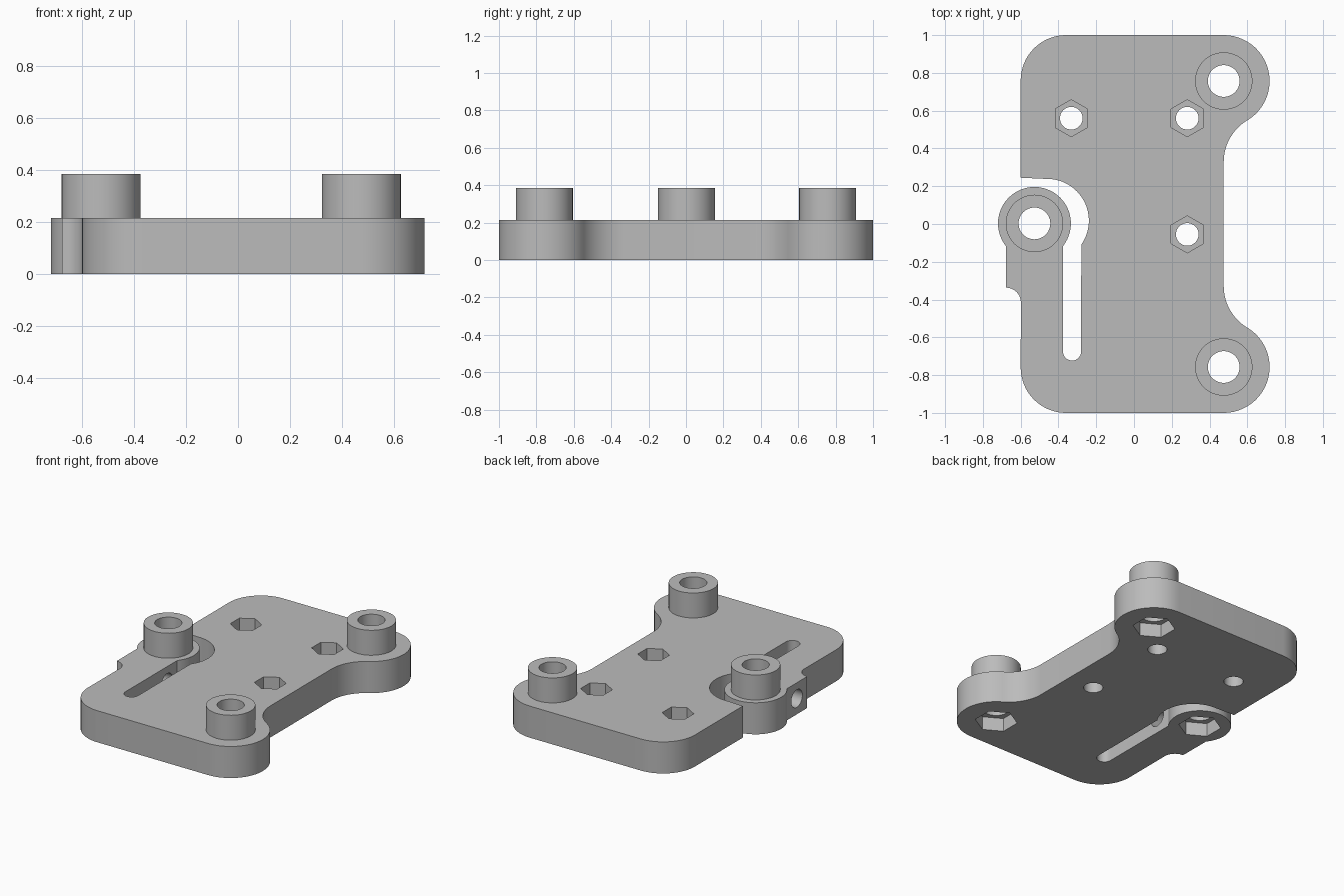
import bpy, bmesh
from math import radians, cos, sin, tau
from mathutils import Matrix, Vector

cube = bpy.data.objects.get("Cube")
if cube:
    bpy.data.objects.remove(cube, do_unlink=True)

PLATE_H, BOSS_H = 0.215, 0.385
LOBE_X, LOBE_Y = 0.475, 0.757
ARM = (-0.527, 0.003)
BOSSES = {"front": (LOBE_X, -LOBE_Y), "back": (LOBE_X, LOBE_Y), "arm": ARM}
NUTS = [(-0.332, 0.56), (0.282, 0.56), (0.282, -0.055)]

grey = bpy.data.materials.new("plain grey")
grey.use_nodes = True
grey.diffuse_color = (0.5, 0.5, 0.5, 1)
grey.node_tree.nodes["Principled BSDF"].inputs["Base Color"].default_value = (0.5, 0.5, 0.5, 1)


def arc(centre, r, a0, a1, n=16):
    """Points along an arc, angles in degrees."""
    steps = [radians(a0 + (a1 - a0) * i / n) for i in range(n + 1)]
    return [(centre[0] + r * cos(a), centre[1] + r * sin(a)) for a in steps]


def ring(centre, r, n=48):
    """Closed polygon with a corner pointing along y."""
    return arc(centre, r, 90, 450, n)[:-1]


def make_object(name, bm):
    bmesh.ops.recalc_face_normals(bm, faces=bm.faces)
    mesh = bpy.data.meshes.new(name)
    bm.to_mesh(mesh)
    bm.free()
    mesh.materials.append(grey)
    obj = bpy.data.objects.new(name, mesh)
    bpy.context.collection.objects.link(obj)
    return obj


def prism(name, points, z0, z1):
    bm = bmesh.new()
    face = bm.faces.new([bm.verts.new((x, y, z0)) for x, y in points])
    out = bmesh.ops.extrude_face_region(bm, geom=[face])
    top = [v for v in out["geom"] if isinstance(v, bmesh.types.BMVert)]
    bmesh.ops.translate(bm, verts=top, vec=(0, 0, z1 - z0))
    return make_object(name, bm)


def activate(obj):
    bpy.ops.object.select_all(action='DESELECT')
    obj.select_set(True)
    bpy.context.view_layer.objects.active = obj


def cut(target, cutter):
    mod = target.modifiers.new("cut", 'BOOLEAN')
    mod.operation, mod.solver, mod.object = 'DIFFERENCE', 'EXACT', cutter
    activate(target)
    bpy.ops.object.modifier_apply(modifier=mod.name)
    bpy.data.objects.remove(cutter, do_unlink=True)


def smooth(obj):
    activate(obj)
    bpy.ops.object.shade_smooth_by_angle(angle=radians(30))


# Right edge: lobe flowing through a fillet into the straight side, then mirrored
lobe_front = arc((LOBE_X, -LOBE_Y), 0.243, -90, 59, 24)
lobe_front += arc((0.733, -0.328), 0.258, 239, 180)[1:]
lobe_back = [(x, -y) for x, y in reversed(lobe_front)]

# Slot that frees the flexible arm, followed by the arm outline
slot = [(-0.6, 0.245)] + arc((-0.46, 0.018), 0.221, 92, -35, 24)
slot += arc((-0.328, -0.675), 0.048, 0, -180, 16)
arm = arc(ARM, 0.193, -38.5, 218.5, 40) + [(-0.677, -0.335)]
arm += arc((-0.677, -0.415), 0.078, 85, 0, 10)

outline = (arc((-0.36, -0.76), 0.24, 180, 270) + lobe_front + lobe_back
           + arc((-0.36, 0.76), 0.24, 90, 180) + slot + arm)
plate = prism("mounting_plate", outline, 0, PLATE_H)

# Through holes and hexagonal nut pockets
for centre in BOSSES.values():
    cut(plate, prism("bore_cutter", ring(centre, 0.084), -0.1, 0.5))
    cut(plate, prism("hex_cutter", ring(centre, 0.131, 6), -0.1, 0.09))
for centre in NUTS:
    cut(plate, prism("bore_cutter", ring(centre, 0.06, 32), -0.1, 0.5))
    cut(plate, prism("hex_cutter", ring(centre, 0.098, 6), PLATE_H - 0.1, 0.5))

# Sideways screw hole through the arm
screw = prism("screw_cutter", ring((0, 0), 0.06, 32), -0.2, 0.2)
screw.data.transform(Matrix.Translation((-0.53, -0.225, PLATE_H / 2)) @ Matrix.Rotation(tau / 4, 4, 'Y'))
cut(plate, screw)
smooth(plate)

# Raised tubular bosses, spun from an open profile
for label, (x, y) in BOSSES.items():
    bm = bmesh.new()
    profile = [(0.152, PLATE_H), (0.152, BOSS_H), (0.084, BOSS_H), (0.084, PLATE_H)]
    verts = [bm.verts.new((0, r, z)) for r, z in profile]
    edges = [bm.edges.new(pair) for pair in zip(verts, verts[1:])]
    bmesh.ops.spin(bm, geom=verts + edges, cent=(0, 0, 0), axis=(0, 0, 1), angle=tau, steps=48)
    bmesh.ops.remove_doubles(bm, verts=bm.verts, dist=0.0005)
    bmesh.ops.translate(bm, verts=bm.verts, vec=Vector((x, y, 0)))
    smooth(make_object(label + "_boss", bm))
